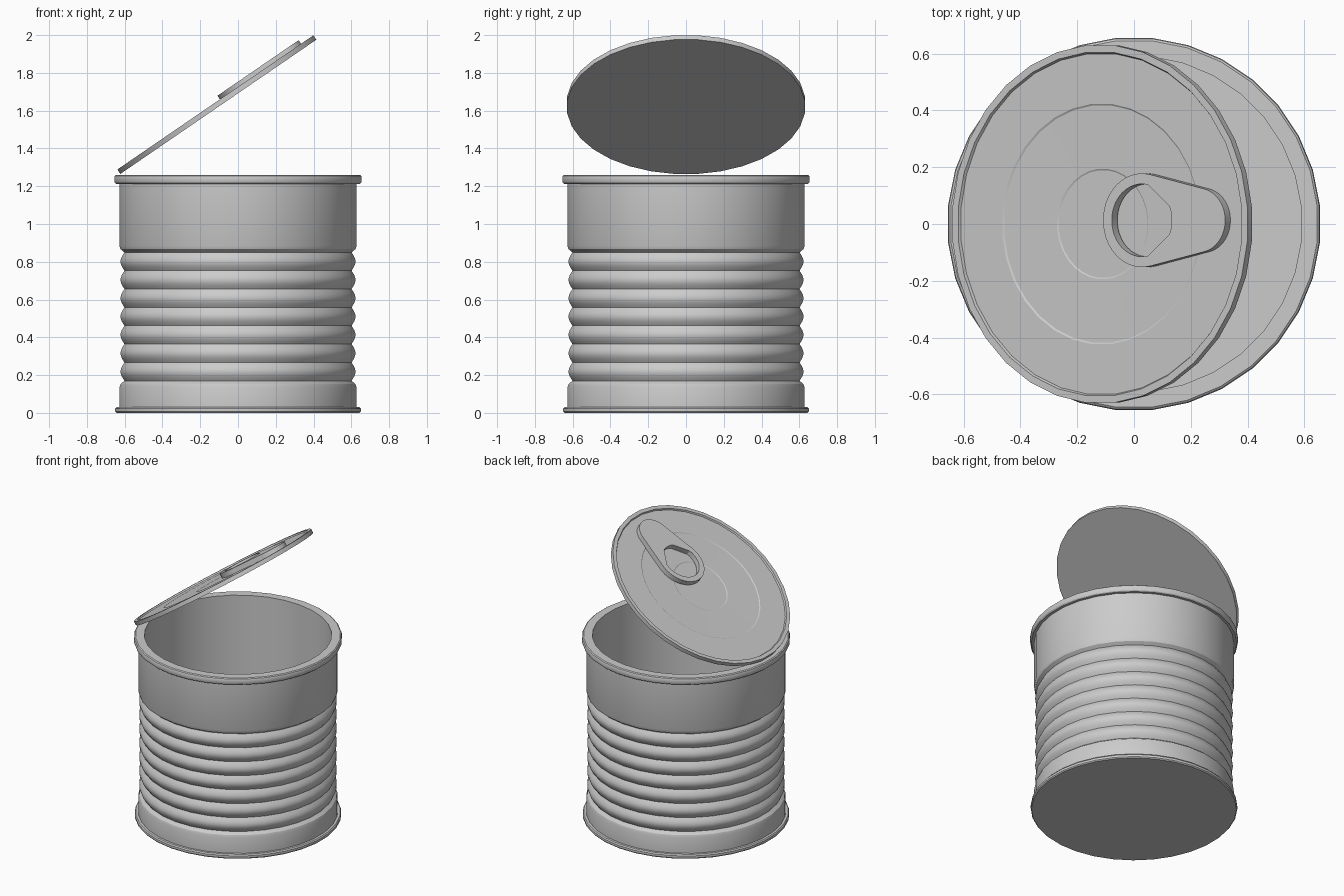
import bpy, bmesh, math
from mathutils import Matrix, Vector

if "Cube" in bpy.data.objects:
    bpy.data.objects.remove(bpy.data.objects["Cube"])

SIDES = 32


def finish(name, bm, angle=30):
    bmesh.ops.recalc_face_normals(bm, faces=bm.faces)
    mesh = bpy.data.meshes.new(name)
    bm.to_mesh(mesh)
    bm.free()
    obj = bpy.data.objects.new(name, mesh)
    bpy.context.collection.objects.link(obj)
    bpy.ops.object.select_all(action='DESELECT')
    obj.select_set(True)
    bpy.context.view_layer.objects.active = obj
    bpy.ops.object.shade_smooth_by_angle(angle=math.radians(angle))
    return obj


def bridge(bm, a, b):
    n = len(a)
    for i in range(n):
        j = (i + 1) % n
        bm.faces.new((a[i], a[j], b[j], b[i]))


def lathe(name, profile):
    """Spin (radius, z) points about z and cap both open ends."""
    bm = bmesh.new()
    rings = []
    for r, z in profile:
        angles = [2 * math.pi * (i + 0.5) / SIDES for i in range(SIDES)]
        rings.append([bm.verts.new((r * math.cos(a), r * math.sin(a), z)) for a in angles])
    for a, b in zip(rings, rings[1:]):
        bridge(bm, a, b)
    bm.faces.new(rings[0])
    bm.faces.new(rings[-1])
    return finish(name, bm)


# Can body: bottom seam, seven rounded ribs, plain band, rolled rim, inner wall
profile = [(0.647, 0), (0.653, 0.007), (0.653, 0.022), (0.647, 0.03),
           (0.631, 0.03), (0.631, 0.135), (0.625, 0.153)]
RIBS, Z0, Z1 = 7, 0.17, 0.85
pitch = (Z1 - Z0) / RIBS
for k in range(RIBS):
    for s in range(8):
        t = s / 8
        profile.append((0.604 + 0.021 * math.sin(math.pi * t), Z0 + (k + t) * pitch))
profile += [(0.604, Z1), (0.625, 0.867), (0.631, 0.885), (0.631, 1.213),
            (0.648, 1.213), (0.655, 1.219), (0.658, 1.228), (0.658, 1.246),
            (0.655, 1.255), (0.648, 1.26), (0.592, 1.26), (0.592, 0.03)]
lathe("can_body", profile)

# Opened lid: raised edge and shallow stepped dish
tilt = Matrix.Translation((-0.112, 0, 1.632)) @ Matrix.Rotation(math.radians(-34.4), 4, 'Y')
lid = lathe("lid", [(0.632, -0.014), (0.632, 0.014), (0.607, 0.014), (0.602, 0.004),
                    (0.425, 0.004), (0.419, 0.0), (0.195, -0.003), (0.19, -0.006)])
lid.matrix_world = tilt

# Pull tab: tapered rounded plate with a round finger hole
N = 48
hole_c, big_r, tip_c, tip_r, hole_r = 0.194, 0.165, 0.437, 0.113, 0.128
spread = math.acos((big_r - tip_r) / (tip_c - hole_c))
outline = []
for i in range(N // 2):
    a = -spread + 2 * spread * i / (N // 2 - 1)
    outline.append((tip_c + tip_r * math.cos(a), tip_r * math.sin(a)))
for i in range(N // 2):
    a = spread + (2 * math.pi - 2 * spread) * i / (N // 2 - 1)
    outline.append((hole_c + big_r * math.cos(a), big_r * math.sin(a)))
inner = []
for x, y in outline:
    a = math.atan2(y, x - hole_c)
    inner.append((hole_c + hole_r * math.cos(a), hole_r * math.sin(a)))
bm = bmesh.new()
loops = []
for pts, z in ((outline, 0.002), (outline, 0.037), (inner, 0.037), (inner, 0.002)):
    loops.append([bm.verts.new((x, y + 0.013, z)) for x, y in pts])
for i in range(4):
    bridge(bm, loops[i], loops[(i + 1) % 4])
tab = finish("pull_tab", bm)
tab.matrix_world = tilt
